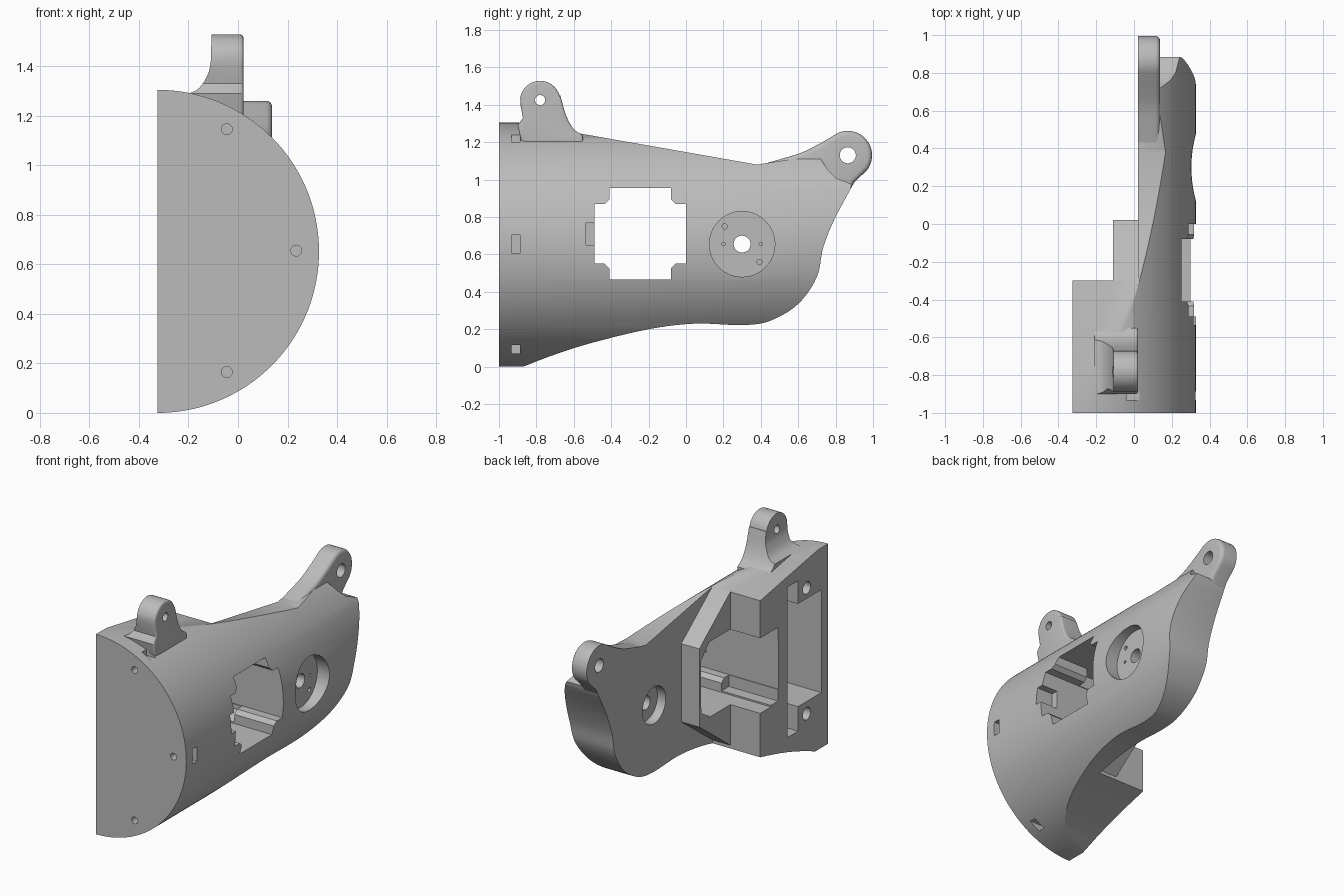
import bpy, bmesh
from math import sin, cos, pi, radians
from mathutils import Vector

if "Cube" in bpy.data.objects:
    bpy.data.objects.remove(bpy.data.objects["Cube"], do_unlink=True)

grey = bpy.data.materials.new("plain grey")
grey.use_nodes = True
grey.diffuse_color = (0.5, 0.5, 0.5, 1)
grey.node_tree.nodes["Principled BSDF"].inputs["Base Color"].default_value = (0.5, 0.5, 0.5, 1)


def arc(cy, cz, r, start, end, n=16):
    angles = [radians(start + (end - start) * i / n) for i in range(n + 1)]
    return [(cy + r * cos(a), cz + r * sin(a)) for a in angles]


def circle(cy, cz, r, n=40):
    return arc(cy, cz, r, 0, 360, n)[:-1]


def rect(y0, y1, z0, z1):
    return [(y0, z0), (y1, z0), (y1, z1), (y0, z1)]


def curve(points, steps=5):
    """Smooth path through the points."""
    p = [Vector(q) for q in points]
    p = [2 * p[0] - p[1]] + p + [2 * p[-1] - p[-2]]
    out = []
    for a, b, c, d in zip(p, p[1:], p[2:], p[3:]):
        for i in range(steps):
            t = i / steps
            v = 0.5 * (2 * b + (c - a) * t + (2 * a - 5 * b + 4 * c - d) * t * t
                       + (3 * b - a - 3 * c + d) * t ** 3)
            out.append(tuple(v))
    return out + [points[-1]]


def prism(name, outline, lo, hi, axis="x", round_edge=0):
    """Extrude a (y, z) outline along x, or an (x, z) outline along y."""
    bm = bmesh.new()
    place = (lambda u, v, w: (w, u, v)) if axis == "x" else (lambda u, v, w: (u, w, v))
    ends = [[bm.verts.new(place(u, v, w)) for u, v in outline] for w in (lo, hi)]
    caps = [bm.faces.new(e) for e in ends]
    n = len(outline)
    for i in range(n):
        j = (i + 1) % n
        bm.faces.new((ends[0][i], ends[0][j], ends[1][j], ends[1][i]))
    bmesh.ops.recalc_face_normals(bm, faces=bm.faces)
    if round_edge:
        bmesh.ops.bevel(bm, geom=list(caps[1].edges), offset=round_edge,
                        segments=4, profile=0.5, affect="EDGES")
    mesh = bpy.data.meshes.new(name)
    bm.to_mesh(mesh)
    bm.free()
    mesh.materials.append(grey)
    ob = bpy.data.objects.new(name, mesh)
    bpy.context.collection.objects.link(ob)
    return ob


def combine(ob, other, operation="DIFFERENCE"):
    other.hide_render = True
    mod = ob.modifiers.new("cut", "BOOLEAN")
    mod.operation, mod.solver, mod.object = operation, "EXACT", other
    bpy.context.view_layer.objects.active = ob
    bpy.ops.object.modifier_apply(modifier=mod.name)
    bpy.data.objects.remove(other, do_unlink=True)


def cut(ob, outline, lo, hi, axis="x"):
    combine(ob, prism("cutter", outline, lo, hi, axis))


# Main shell: half cylinder trimmed to the side outline
body = prism("body", arc(-0.325, 0.652, 0.652, -90, 90, 96), -1, 1, "y")
lower = curve([(-0.87, 0), (-0.7, 0.065), (-0.5, 0.128), (-0.2, 0.2), (0.05, 0.23), (0.3, 0.222),
               (0.45, 0.245), (0.6, 0.335), (0.7, 0.48), (0.732, 0.63), (0.79, 0.78), (0.88, 0.95)])
side = [(-1.1, -0.1), (-0.87, -0.1)] + lower + [
    (0.885, 0.975), (0.8, 1.01), (0.76, 1.05), (0.72, 1.11), (0.6, 1.115),
    (0.38, 1.08), (-1.1, 1.34)]
combine(body, prism("side_outline", side, -1, 1), "INTERSECT")

# Soften the outer lower and rear rim
bm = bmesh.new()
bm.from_mesh(body.data)
bmesh.ops.remove_doubles(bm, verts=bm.verts, dist=0.002)
rim = [e for e in bm.edges if len(e.link_faces) == 2
       and min(v.co.y for v in e.verts) > 0.15 and max(v.co.z for v in e.verts) < 0.97
       and min(v.co.x for v in e.verts) > 0 and e.calc_face_angle() > 0.5]
bmesh.ops.bevel(bm, geom=rim, offset=0.035, segments=4, profile=0.5, affect="EDGES", clamp_overlap=True)
bm.to_mesh(body.data)
bm.free()

# Stepped inner side with sloped shoulders
cut(body, [(-0.3, -0.2), (-0.3, 0.2), (0.02, 0.44), (0.02, 0.95), (-0.3, 1.2), (-0.3, 1.6),
           (1.3, 1.6), (1.3, -0.2)], -1, 0.02)
cut(body, rect(-0.3, 1.3, -0.2, 1.6), -1, -0.11)

# Motor bay: cross-shaped window, wider open inner bay and side slot
window = []
for y, z, a in ((-0.08, 0.87, 0), (-0.41, 0.87, 90), (-0.41, 0.55, 180), (-0.08, 0.55, 270)):
    sy, sz = (1 if y > -0.2 else -1), (1 if z > 0.7 else -1)
    corner = [(y + sy * 0.08, z), (y + sy * 0.025, z), (y, z + sz * 0.025), (y, z + sz * 0.085)]
    window += corner if a in (0, 180) else corner[::-1]
cut(body, window, -1, 1)
cut(body, [(-0.485, 0.475), (-0.08, 0.475), (-0.005, 0.52), (-0.005, 0.87),
           (-0.08, 0.955), (-0.485, 0.955)], -1, 0.03)
cut(body, rect(-0.535, -0.48, 0.65, 0.77), 0.2, 1)

# Round bearing seat with through hole and small screw holes
cut(body, circle(0.3, 0.655, 0.175, 64), 0.24, 1)
cut(body, circle(0.3, 0.655, 0.12), -1, 0.08)
cut(body, circle(0.3, 0.655, 0.045), -1, 1)
for y, z, r in ((0.207, 0.75, 0.014), (0.393, 0.56, 0.014), (0.2, 0.655, 0.009), (0.4, 0.655, 0.009)):
    cut(body, circle(y, z, r, 16), 0.12, 1)

# Front pocket around two screw bosses
cut(body, [(-0.93, 0.36), (-0.69, 0.36), (-0.69, 0.2), (-0.58, 0.2), (-0.58, 1.18),
           (-0.69, 1.18), (-0.69, 1.03), (-0.93, 1.03)], -1, -0.05)
for z in (0.28, 1.1):
    cut(body, circle(-0.78, z, 0.04, 24), -1, -0.1)

# Front screw holes and their nut slots
for x, z in ((-0.045, 1.145), (0.235, 0.655), (-0.045, 0.165)):
    cut(body, circle(x, z, 0.022, 20), -1.1, -0.88, "y")
cut(body, rect(-0.933, -0.888, 0.607, 0.703), 0.18, 1)
cut(body, rect(-0.933, -0.888, 0.07, 0.115), -0.2, 1)
cut(body, rect(-0.933, -0.888, 1.2, 1.3), -0.04, 1)

# Front top lug with flared foot
flank = curve([(-0.672, 1.45), (-0.64, 1.34), (-0.6, 1.27), (-0.55, 1.235)])
lug_side = [(-0.88, 1.2), (-0.9, 1.29), (-0.872, 1.33), (-0.885, 1.4)] \
    + arc(-0.78, 1.42, 0.108, 170, 16) + flank + [(-0.55, 1.15)]
front_lug = prism("front_lug", lug_side, -0.21, 0.022, round_edge=0.014)
flare = curve([(-0.108, 1.6), (-0.11, 1.42), (-0.13, 1.35), (-0.165, 1.305), (-0.215, 1.285)])
combine(front_lug, prism("lug_flare", flare + [(-0.215, 1.15), (0.1, 1.15), (0.1, 1.6)],
                         -1, 0, "y"), "INTERSECT")
cut(front_lug, circle(-0.78, 1.425, 0.027, 24), -1, 1)

# Rear lug plate
plate = [(0.38, 1.0), (0.38, 1.078)] + curve([(0.42, 1.085), (0.5, 1.108), (0.62, 1.145), (0.73, 1.2)]) \
    + arc(0.865, 1.13, 0.13, 118, -38, 24) + [(0.9, 0.985), (0.86, 0.915), (0.78, 0.85), (0.5, 0.85)]
rear_lug = prism("rear_lug", plate, 0.02, 0.138, round_edge=0.025)
cut(rear_lug, circle(0.865, 1.13, 0.043), -1, 1)

# Smooth curved faces, keep edges crisp
for ob in (body, front_lug, rear_lug):
    bpy.ops.object.select_all(action="DESELECT")
    ob.select_set(True)
    bpy.context.view_layer.objects.active = ob
    bpy.ops.object.shade_smooth_by_angle(angle=radians(30))
